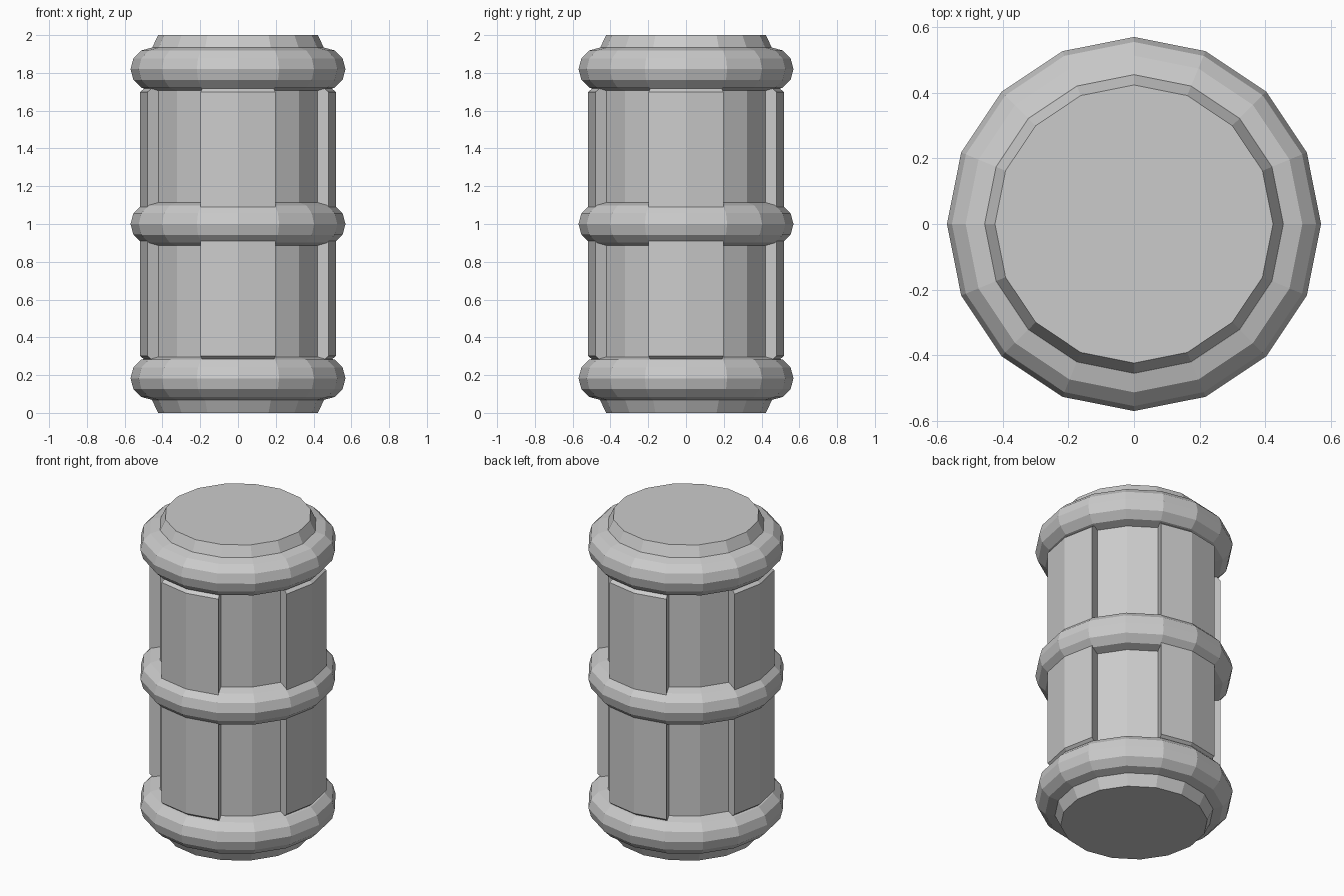
import bpy, bmesh
from math import radians, cos, sin

if "Cube" in bpy.data.objects:
    bpy.data.objects.remove(bpy.data.objects["Cube"])

SIDES = 16
STEP = 360 / SIDES


def make_object(name, bm):
    bmesh.ops.recalc_face_normals(bm, faces=bm.faces)
    mesh = bpy.data.meshes.new(name)
    bm.to_mesh(mesh)
    bm.free()
    obj = bpy.data.objects.new(name, mesh)
    bpy.context.collection.objects.link(obj)
    return obj


def sweep(bm, profile, angles, closed):
    """Sweep an (r, z) profile through the given angles (degrees)."""
    cols = [[bm.verts.new((r * cos(radians(a)), r * sin(radians(a)), z))
             for r, z in profile] for a in angles]
    n = len(profile)
    pairs = list(zip(cols, cols[1:]))
    if closed:
        pairs.append((cols[-1], cols[0]))
    for a, b in pairs:
        for i in range(n - 1 if closed else n):
            j = (i + 1) % n
            bm.faces.new((a[i], b[i], b[j], a[j]))
    return cols


# Core drum with chamfered ends
bm = bmesh.new()
cols = sweep(bm, [(0.423, 0), (0.456, 0.07), (0.456, 1.93), (0.423, 2)],
             [i * STEP for i in range(SIDES)], True)
bm.faces.new([c[0] for c in cols])
bm.faces.new([c[-1] for c in cols])
make_object("barrel_core", bm)

# Four raised panels, each two facets wide, facing front, back and sides
panel = [(0.43, 0.25), (0.455, 0.25), (0.52, 0.302),
         (0.52, 1.698), (0.455, 1.75), (0.43, 1.75)]
for name, a in (("right", 0), ("back", 90), ("left", 180), ("front", 270)):
    bm = bmesh.new()
    cols = sweep(bm, panel, [a - STEP, a, a + STEP], False)
    bm.faces.new(cols[0])
    bm.faces.new(cols[-1])
    make_object(name + "_panel", bm)

# Three rounded hoops
for name, z in (("bottom_hoop", 0.183), ("middle_hoop", 1.0), ("top_hoop", 1.82)):
    bpy.ops.mesh.primitive_torus_add(major_segments=SIDES, minor_segments=12,
                                     major_radius=0.455, minor_radius=0.114,
                                     location=(0, 0, z))
    bpy.context.object.name = name
